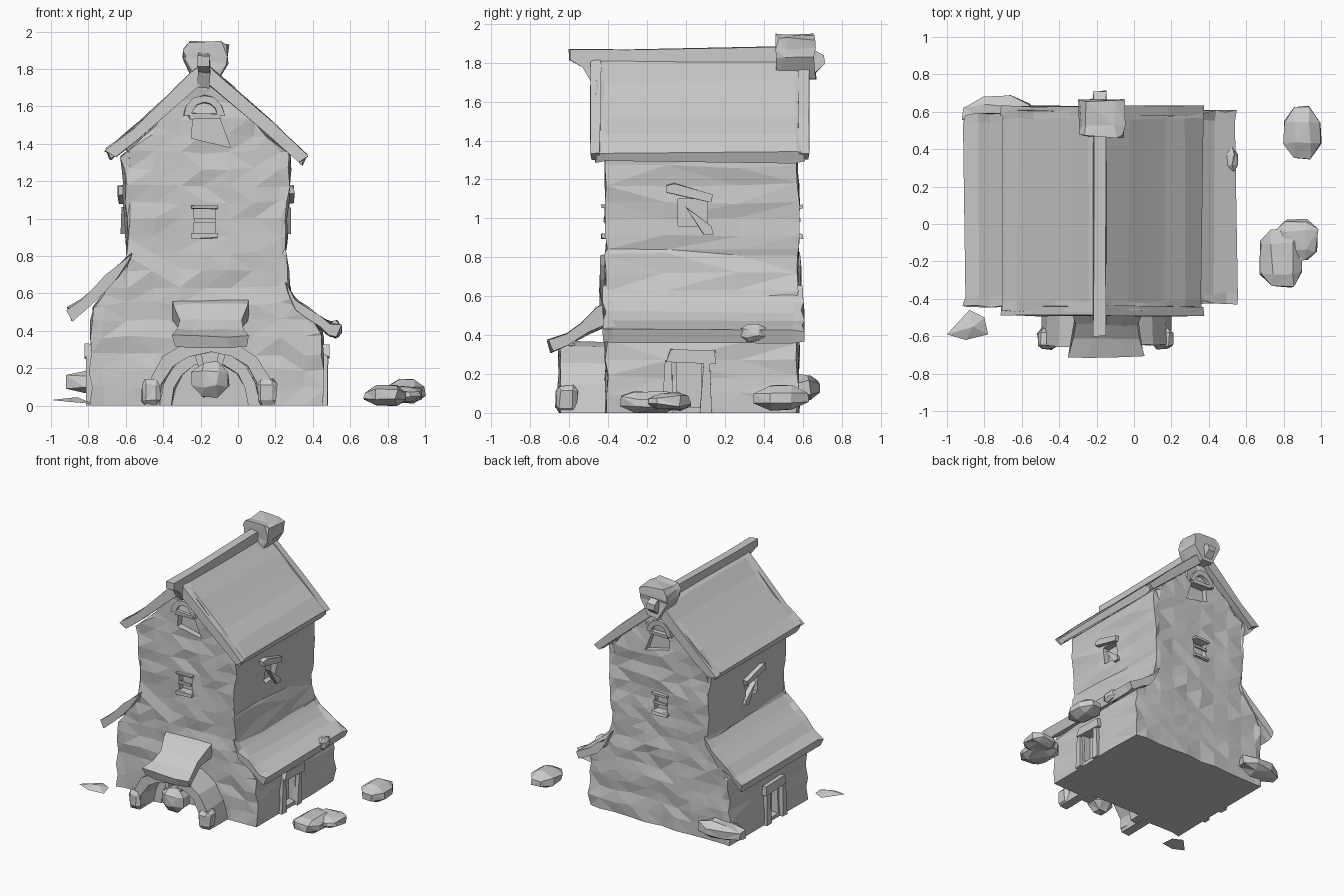
import bpy, bmesh, math, random
from mathutils import Vector

if "Cube" in bpy.data.objects:
    bpy.data.objects.remove(bpy.data.objects["Cube"])

random.seed(7)
CX = -0.18   # centre line of the tower


def finish(name, bm, jitter=0.0, tri=False):
    bmesh.ops.recalc_face_normals(bm, faces=bm.faces)
    for v in bm.verts:
        on_ground = v.co.z < 0.005
        v.co += Vector([random.uniform(-jitter, jitter) for _ in range(3)])
        if on_ground:
            v.co.z = 0.0
    if tri:
        bmesh.ops.triangulate(bm, faces=bm.faces)
    me = bpy.data.meshes.new(name)
    bm.to_mesh(me)
    bm.free()
    ob = bpy.data.objects.new(name, me)
    bpy.context.collection.objects.link(ob)
    return ob


def extrude(name, pts, a, b, axis='y', cuts=(), jitter=0.0, tri=False):
    """Closed profile swept from a to b along y (points x,z) or x (points y,z)."""
    bm = bmesh.new()
    mk = (lambda p, t: (p[0], t, p[1])) if axis == 'y' else (lambda p, t: (t, p[0], p[1]))
    face = bm.faces.new([bm.verts.new(mk(p, a)) for p in pts])
    new = bmesh.ops.extrude_face_region(bm, geom=[face])['geom']
    step = Vector((0, b - a, 0)) if axis == 'y' else Vector((b - a, 0, 0))
    bmesh.ops.translate(bm, vec=step, verts=[g for g in new if isinstance(g, bmesh.types.BMVert)])
    for i, val in cuts:
        n = [0, 0, 0]
        n[i] = 1
        bmesh.ops.bisect_plane(bm, geom=bm.verts[:] + bm.edges[:] + bm.faces[:],
                               plane_co=Vector(n) * val, plane_no=n)
    return finish(name, bm, jitter, tri)


def box(name, lo, hi, jitter=0.0):
    return extrude(name, [(lo[0], lo[2]), (hi[0], lo[2]), (hi[0], hi[2]), (lo[0], hi[2])],
                   lo[1], hi[1], jitter=jitter)


def rock(name, lo, hi, rough=0.012, squash=0.3):
    bm = bmesh.new()
    bmesh.ops.create_cube(bm, size=1)
    bmesh.ops.bevel(bm, geom=bm.edges[:], offset=squash, segments=1, affect='EDGES')
    for v in bm.verts:
        v.co = Vector([lo[i] + (v.co[i] + 0.5) * (hi[i] - lo[i]) for i in range(3)])
    return finish(name, bm, rough, True)


def arch(name, cx, z0, ro, ri, hs, y0, y1, n=8, jitter=0.0):
    """Half-ring arch; hs scales its height."""
    ang = [math.pi * i / n for i in range(n + 1)]
    pts = [(cx + ro * math.cos(t), z0 + ro * hs * math.sin(t)) for t in ang]
    pts += [(cx + ri * math.cos(t), z0 + ri * hs * math.sin(t)) for t in reversed(ang)]
    return extrude(name, pts, y0, y1, jitter=jitter)


def cut(target, cutter):
    cutter.hide_render = True
    m = target.modifiers.new('cut', 'BOOLEAN')
    m.operation = 'DIFFERENCE'
    m.solver = 'EXACT'
    m.object = cutter
    bpy.context.view_layer.objects.active = target
    bpy.ops.object.modifier_apply(modifier=m.name)
    bpy.data.objects.remove(cutter)


# Stone walls: tower with a low annex on each side
profile = [(-0.79, 0), (0.46, 0), (0.45, 0.4), (0.28, 0.58), (0.255, 0.85), (0.28, 1.33),
           (CX, 1.76), (-0.62, 1.33), (-0.59, 0.78), (-0.78, 0.52)]
cuts = [(2, 0.09 * i + 0.005) for i in range(1, 20)]
cuts += [(0, -0.72 + 0.135 * i) for i in range(9)] + [(1, -0.1), (1, 0.27)]
walls = extrude('walls', profile, -0.41, 0.575, cuts=cuts, jitter=0.011, tri=True)

# Window and door recesses
for y in (-0.42, 0.585):
    cut(walls, box('cutter', (-0.235, y - 0.06, 0.92), (-0.12, y + 0.06, 1.05)))
    cut(walls, extrude('cutter', [(-0.25, 1.43), (-0.04, 1.38), (-0.1, 1.54), (-0.24, 1.54)],
                       y - 0.06, y + 0.06))
for x, dx in ((0.265, 0.455), (-0.6, -0.785)):
    cut(walls, box('cutter', (x - 0.05, -0.04, 0.96), (x + 0.05, 0.11, 1.1)))
    cut(walls, box('cutter', (dx - 0.06, -0.05, 0.03), (dx + 0.06, 0.08, 0.26)))
cut(walls, arch('cutter', -0.15, -0.02, 0.26, 0.001, 1.1, -0.5, -0.36))

# Gable and small window trim, front and back
for side, y in (('front', -0.415), ('back', 0.58)):
    arch(side + '_gable_hood', CX, 1.55, 0.11, 0.07, 1.0, y - 0.022, y + 0.022, 6, 0.004)
    box(side + '_gable_sill', (-0.26, y - 0.02, 1.535), (-0.09, y + 0.02, 1.56), 0.005)
    box(side + '_window_sill', (-0.25, y - 0.02, 0.895), (-0.11, y + 0.02, 0.92), 0.004)
    box(side + '_window_lintel', (-0.25, y - 0.02, 1.05), (-0.11, y + 0.02, 1.07), 0.004)
    box(side + '_window_bar', (-0.235, y - 0.008, 0.98), (-0.12, y + 0.008, 1.0))

# Side window hoods and door frames
for side, x, dx, s in (('right', 0.265, 0.455, 1), ('left', -0.605, -0.785, -1)):
    extrude(side + '_window_hood', [(-0.1, 1.13), (0.13, 1.08), (0.14, 1.12), (-0.06, 1.18), (-0.1, 1.17)],
            x - 0.02 * s, x + 0.035 * s, 'x', jitter=0.004)
    extrude(side + '_window_brace', [(0.0, 1.06), (0.13, 0.96), (0.14, 0.92), (0.09, 0.92)],
            x - 0.02 * s, x + 0.02 * s, 'x', jitter=0.004)
    extrude(side + '_door_lintel', [(-0.1, 0.26), (0.15, 0.25), (0.15, 0.32), (-0.08, 0.33)],
            dx - 0.02 * s, dx + 0.035 * s, 'x', jitter=0.004)
    for i, y in enumerate((-0.09, 0.105)):
        extrude(f'{side}_door_post_{i}', [(y - 0.035, 0), (y + 0.025, 0), (y + 0.02, 0.27), (y - 0.015, 0.27)],
                dx - 0.02 * s, dx + 0.025 * s, 'x', jitter=0.004)


def roof(name, top, thick, y0, y1, jitter):
    """Thin curved roof sheet; top runs along the upper surface."""
    low = [(x + dx, z - thick) for (x, z), dx in zip(top, [0.02] + [0] * (len(top) - 2) + [-0.02])]
    return extrude(name, top + low[::-1], y0, y1, cuts=[(1, y0 + 0.05), (1, y1 - 0.05)], jitter=jitter)


# Main roof, sagging slightly along each slope
roof('main_roof', [(-0.70, 1.37), (-0.62, 1.435), (-0.53, 1.51), (-0.43, 1.60), (-0.33, 1.70), (-0.24, 1.79),
                   (CX, 1.83), (-0.12, 1.785), (-0.03, 1.70), (0.07, 1.61), (0.17, 1.52), (0.27, 1.43),
                   (0.365, 1.34)], 0.05, -0.465, 0.61, 0.009)

# Raised verge boards at both gables
for side, y in (('front', -0.48), ('back', 0.59)):
    extrude(side + '_verge_board',
            [(-0.71, 1.36), (-0.55, 1.49), (-0.25, 1.78), (CX, 1.84), (-0.11, 1.78), (0.18, 1.52), (0.375, 1.335),
             (0.33, 1.30), (0.14, 1.46), (CX, 1.74), (-0.52, 1.43), (-0.65, 1.33)],
            y - 0.01, y + 0.04, jitter=0.005)

# Ridge beam with flared ends
extrude('ridge_beam', [(-0.6, 1.87), (-0.6, 1.81), (-0.53, 1.78), (-0.48, 1.70), (-0.44, 1.76), (0.58, 1.76),
                       (0.63, 1.72), (0.71, 1.79), (0.71, 1.84), (0.62, 1.885), (-0.3, 1.87)],
        CX - 0.035, CX + 0.03, 'x', jitter=0.005)

# Chimney at the back of the ridge
extrude('chimney', [(-0.22, 1.72), (-0.13, 1.72), (-0.06, 1.83), (-0.05, 1.92), (-0.1, 1.945), (-0.26, 1.94),
                    (-0.29, 1.91), (-0.29, 1.85)], 0.47, 0.66, cuts=[(1, 0.52), (2, 1.87)], jitter=0.012, tri=True)

# Annex roofs
roof('left_annex_roof', [(-0.91, 0.52), (-0.83, 0.57), (-0.76, 0.63), (-0.70, 0.69), (-0.64, 0.74), (-0.57, 0.82)],
     0.06, -0.44, 0.585, 0.012)
roof('right_annex_roof', [(0.25, 0.65), (0.31, 0.575), (0.37, 0.52), (0.43, 0.475), (0.49, 0.445), (0.55, 0.425)],
     0.06, -0.42, 0.6, 0.011)
rock('loose_shingle', (0.47, 0.28, 0.37), (0.55, 0.41, 0.45), 0.008, 0.25)

# Porch: vaulted arch, inner door arch and curled awning
arch('porch_arch', -0.15, 0, 0.345, 0.275, 1.06, -0.65, -0.4, jitter=0.009)
arch('door_arch', -0.15, 0, 0.265, 0.205, 1.15, -0.47, -0.36, jitter=0.006)
for i, x in enumerate((-0.46, 0.16)):
    rock(f'porch_foot_{i}', (x - 0.055, -0.67, 0), (x + 0.045, -0.56, 0.14), 0.006, 0.2)
awning = extrude('porch_awning', [(-0.39, 0.57), (-0.45, 0.54), (-0.54, 0.46), (-0.62, 0.41), (-0.71, 0.375),
                                  (-0.69, 0.315), (-0.6, 0.34), (-0.5, 0.41), (-0.39, 0.46)],
                 -0.33, 0.04, 'x', cuts=[(0, -0.24), (0, -0.06)], jitter=0.009)
for v in awning.data.vertices:   # narrow waist, wider lip
    k = 1.08 if v.co.y > -0.47 or v.co.y < -0.66 else 0.93
    v.co.x = -0.145 + (v.co.x + 0.145) * k

# Hanging lantern under the awning
rock('lantern', (-0.245, -0.66, 0.045), (-0.05, -0.5, 0.235), 0.008, 0.3)
for i, s in enumerate((-1, 1)):
    extrude(f'lantern_strap_{i}', [(-0.15 + s * 0.03, 0.2), (-0.15 + s * 0.06, 0.2),
                                   (-0.15 + s * 0.11, 0.36), (-0.15 + s * 0.06, 0.36)], -0.61, -0.57)

# Rocks around the house
rock('rock_right_back', (0.8, 0.35, 0.015), (1.0, 0.63, 0.14), 0.006)
rock('rock_right_front', (0.68, -0.34, 0.01), (0.9, -0.02, 0.1), 0.012, 0.25)
rock('rock_right_front_lobe', (0.76, -0.2, 0.02), (0.98, 0.02, 0.1), 0.01, 0.25)
rock('rock_left_back', (-0.92, 0.5, 0.06), (-0.56, 0.685, 0.2), 0.014)
bm = bmesh.new()   # low pointed stone at front left
base = [bm.verts.new(p) for p in ((-1, -0.59, 0.03), (-0.9, -0.62, 0.02), (-0.78, -0.59, 0.01),
                                  (-0.8, -0.5, 0.02), (-0.88, -0.46, 0.02))]
tip = bm.verts.new((-0.86, -0.55, 0.045))
bm.faces.new(base)
for a, b in zip(base, base[1:] + base[:1]):
    bm.faces.new((a, b, tip))
finish('rock_left_front', bm)
